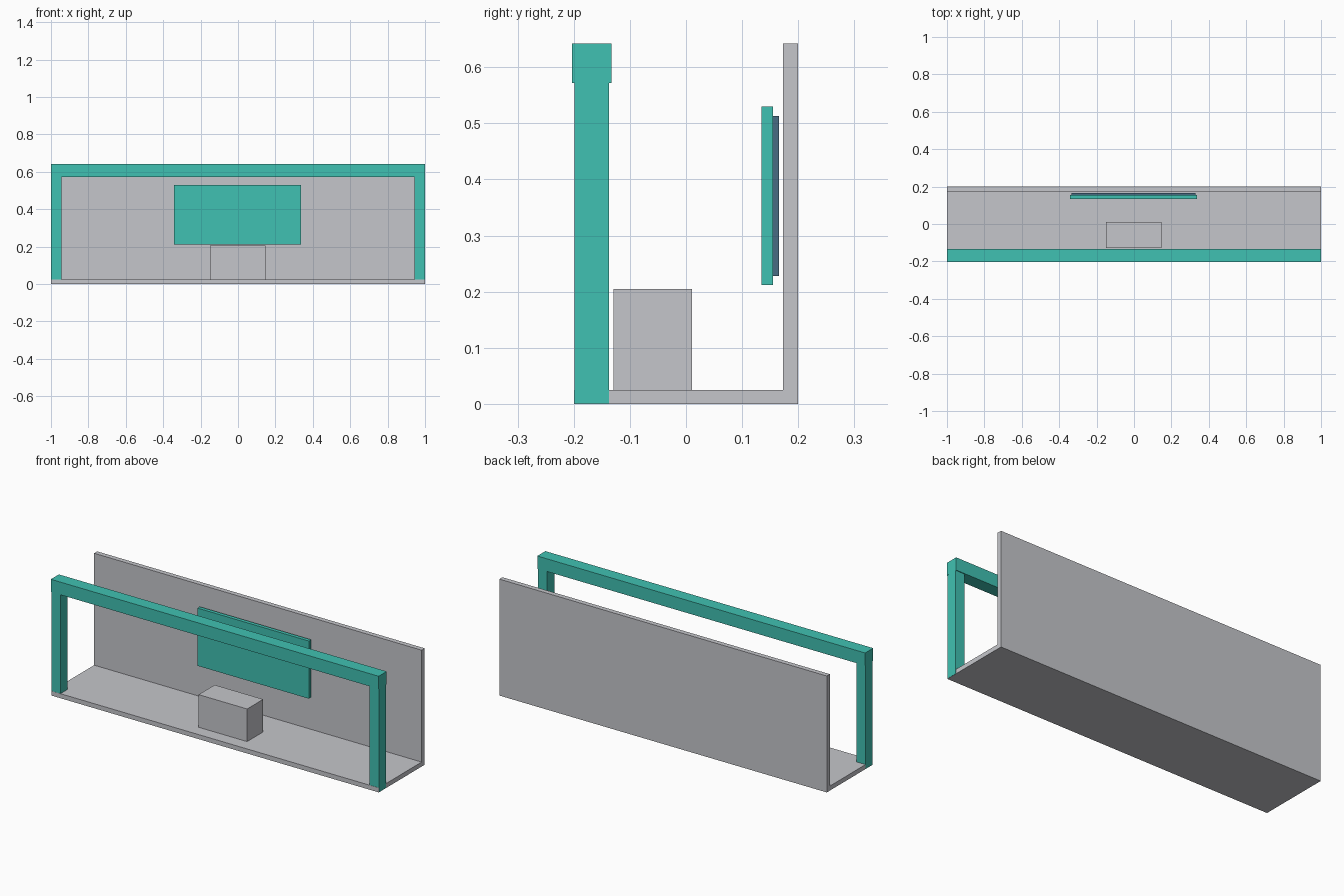
import bpy

if "Cube" in bpy.data.objects:
    bpy.data.objects.remove(bpy.data.objects["Cube"])


def material(name, rgb):
    # convert 0-255 display colour to linear
    m = bpy.data.materials.new(name)
    lin = [((c / 255 + 0.055) / 1.055) ** 2.4 for c in rgb]
    m.diffuse_color = (*lin, 1)
    m.use_nodes = True
    m.node_tree.nodes["Principled BSDF"].inputs["Base Color"].default_value = m.diffuse_color
    return m


GREY = material("light_grey", (197, 198, 203))
TEAL = material("teal", (64, 193, 178))
SLATE = material("slate_blue", (72, 108, 132))


def box(name, x, y, z, mat):
    """Box spanning the given (min, max) ranges."""
    spans = (x, y, z)
    bpy.ops.mesh.primitive_cube_add(size=1, location=[(a + b) / 2 for a, b in spans])
    ob = bpy.context.object
    ob.name = name
    ob.scale = [b - a for a, b in spans]
    bpy.ops.object.transform_apply(location=False, rotation=False, scale=True)
    ob.data.materials.append(mat)
    return ob


# Stage floor and back wall
box("floor", (-0.999, 0.999), (-0.2, 0.2), (0, 0.025), GREY)
box("back_wall", (-0.999, 0.999), (0.173, 0.2), (0.025, 0.642), GREY)

# Front frame: two posts carrying a slightly deeper beam
for side, name in ((-1, "left_post"), (1, "right_post")):
    box(name, sorted((side * 0.943, side * 0.9995)), (-0.199, -0.137), (0.001, 0.60), TEAL)
box("top_beam", (-1, 1), (-0.203, -0.133), (0.572, 0.642), TEAL)

# Counter
box("counter", (-0.15, 0.146), (-0.129, 0.011), (0.025, 0.205), GREY)

# Hanging sign panel with its backing board
box("sign_panel", (-0.342, 0.338), (0.135, 0.155), (0.212, 0.53), TEAL)
box("sign_backing", (-0.333, 0.329), (0.155, 0.166), (0.228, 0.513), SLATE)
